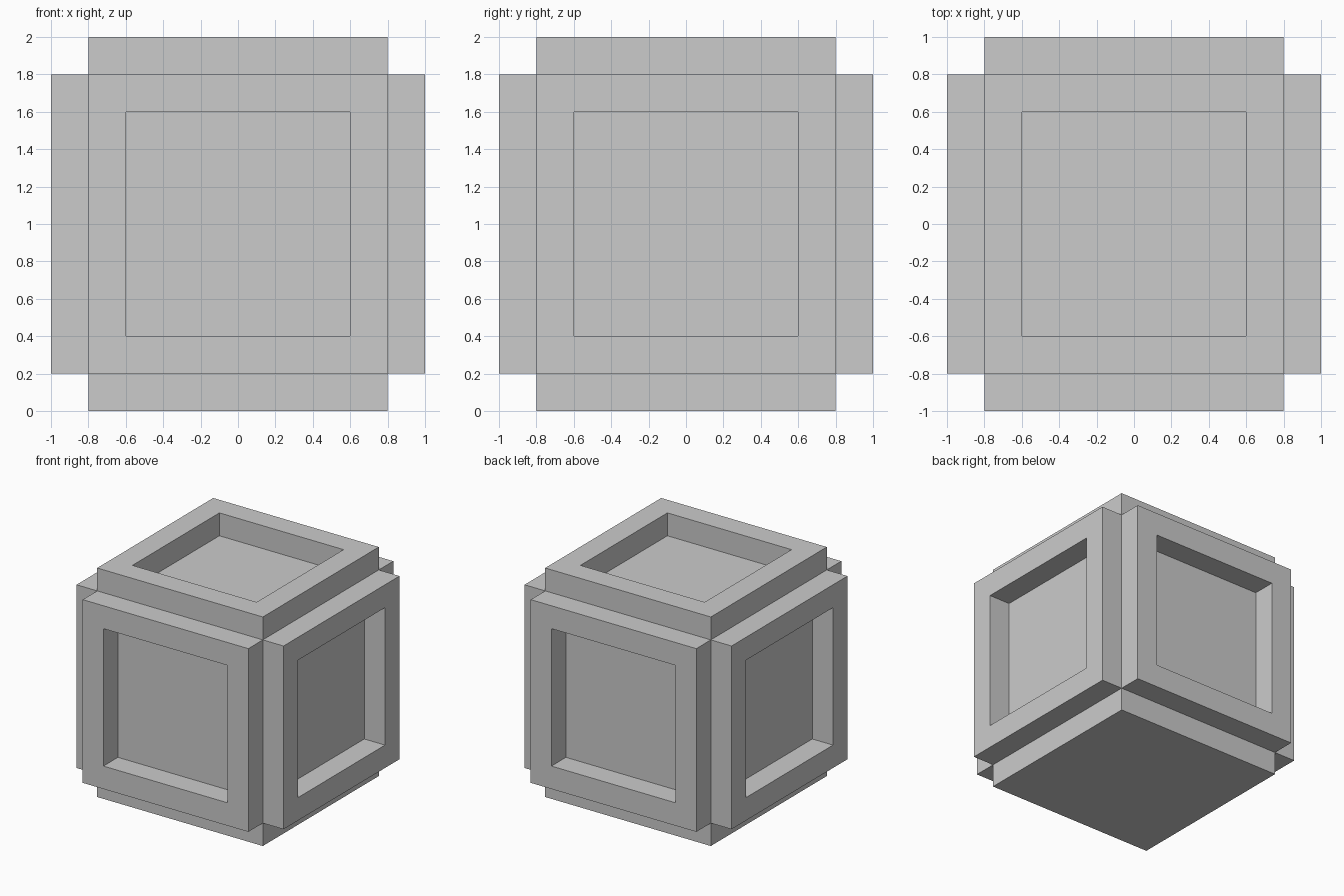
import bpy, bmesh
from mathutils import Matrix

if "Cube" in bpy.data.objects:
    bpy.data.objects.remove(bpy.data.objects["Cube"])

STEP = 0.2   # plate height, rim width and recess depth


def push_out(bm, faces, distance):
    """Extrude each face on its own along its normal."""
    normals = [f.normal.copy() for f in faces]
    new = bmesh.ops.extrude_discrete_faces(bm, faces=faces)["faces"]
    for f, n in zip(new, normals):
        bmesh.ops.translate(bm, verts=f.verts[:], vec=n * distance)
    bm.normal_update()
    return new


# Core cube
bm = bmesh.new()
bmesh.ops.create_cube(bm, size=1.6, matrix=Matrix.Translation((0, 0, 1)))
bm.normal_update()

# Raised square plate on all six sides
plates = push_out(bm, bm.faces[:], STEP)

# Framed recess on every side but the bottom
framed = [f for f in plates if f.normal.z > -0.5]
bmesh.ops.inset_individual(bm, faces=framed, thickness=STEP, use_even_offset=True)
bm.normal_update()
push_out(bm, framed, -STEP)

mesh = bpy.data.meshes.new("panelled_crate")
bm.to_mesh(mesh)
bm.free()
crate = bpy.data.objects.new("panelled_crate", mesh)
bpy.context.collection.objects.link(crate)
